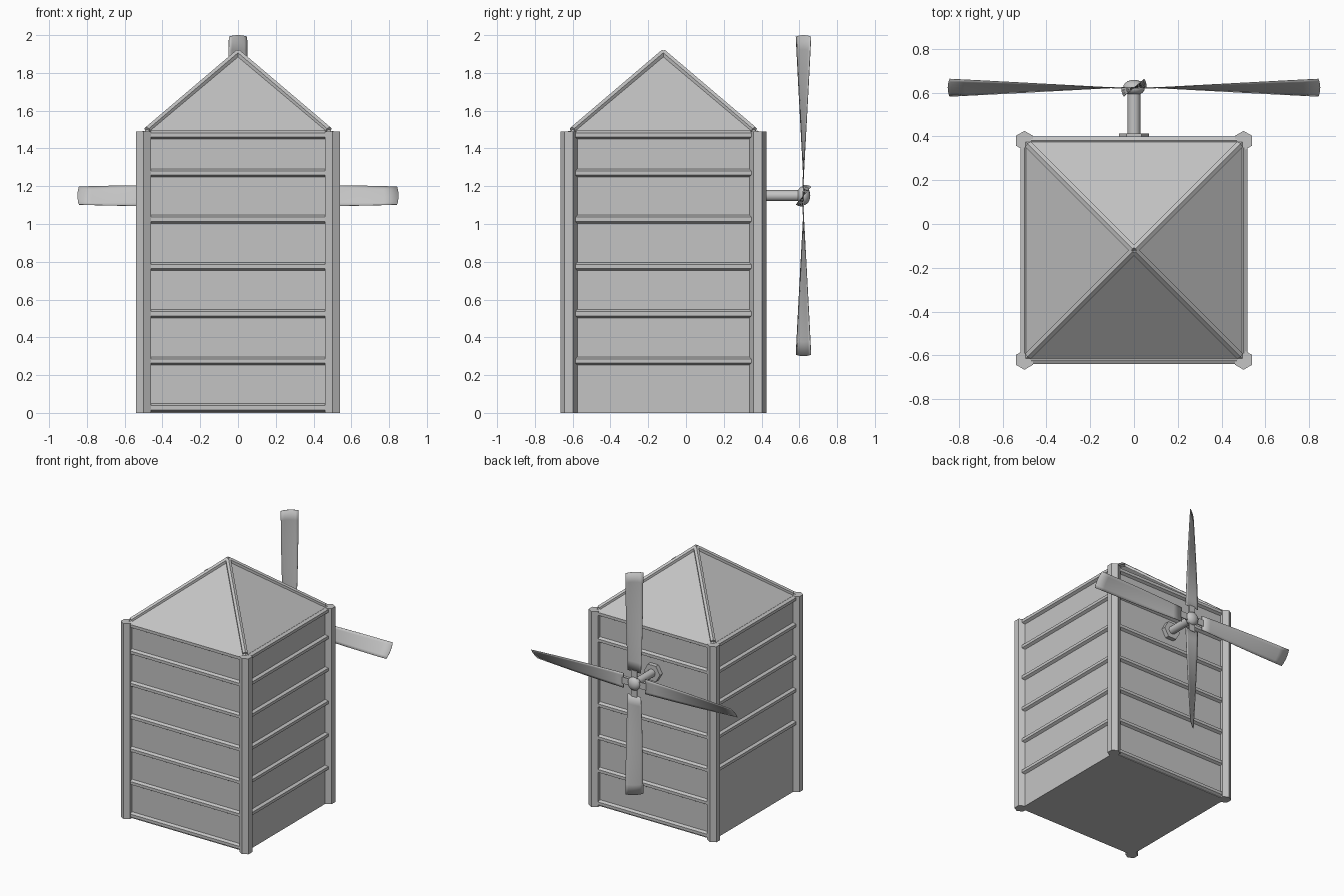
import bpy, math
from mathutils import Vector

if "Cube" in bpy.data.objects:
    bpy.data.objects.remove(bpy.data.objects["Cube"])

grey = bpy.data.materials.new("light grey")
grey.diffuse_color = (0.55, 0.55, 0.55, 1)
grey.use_nodes = True
grey.node_tree.nodes["Principled BSDF"].inputs["Base Color"].default_value = grey.diffuse_color

CY = -0.12          # centre of the tower in y
H = 0.5             # half width
TOP = 1.485         # wall height
AXLE = Vector((0, 0.622, 1.15))


def mesh_object(name, verts, faces):
    me = bpy.data.meshes.new(name)
    me.from_pydata(verts, [], faces)
    me.materials.append(grey)
    ob = bpy.data.objects.new(name, me)
    bpy.context.collection.objects.link(ob)
    return ob


def rod(name, a, b, r, sides=6, turn=0.0, smooth=False):
    """Straight prism from a to b; the first corner points up (or +y if upright)."""
    a, b = Vector(a), Vector(b)
    d = (b - a).normalized()
    ref = Vector((0, 1, 0)) if abs(d.z) > 0.9 else Vector((0, 0, 1))
    u = (ref - d * ref.dot(d)).normalized()
    v = d.cross(u)
    ring = [u * math.cos(turn + math.tau * i / sides) * r +
            v * math.sin(turn + math.tau * i / sides) * r for i in range(sides)]
    verts = [a + p for p in ring] + [b + p for p in ring]
    faces = [(i, (i + 1) % sides, sides + (i + 1) % sides, sides + i) for i in range(sides)]
    faces += [tuple(reversed(range(sides))), tuple(range(sides, 2 * sides))]
    ob = mesh_object(name, verts, faces)
    if smooth:
        for p in ob.data.polygons:
            p.use_smooth = len(p.vertices) == 4
    return ob


# Walls and pyramid roof
corners = [(-H, CY - H), (H, CY - H), (H, CY + H), (-H, CY + H)]
mesh_object("tower_walls",
            [(x, y, 0) for x, y in corners] + [(x, y, TOP) for x, y in corners],
            [(3, 2, 1, 0)] + [(i, (i + 1) % 4, 4 + (i + 1) % 4, 4 + i) for i in range(4)])
apex = (0, CY, 1.905)
mesh_object("roof", [(x, y, TOP) for x, y in corners] + [apex],
            [(i, (i + 1) % 4, 4) for i in range(4)])

# Corner posts and roof hip battens
for i, (x, y) in enumerate(corners):
    rod(f"corner_post_{i}", (x, y, 0), (x, y, 1.49), 0.045)
    rod(f"roof_hip_{i}", (x * 0.96, CY + (y - CY) * 0.96, TOP + 0.012), apex, 0.02)

# Horizontal battens: front, right, back, left (the sides stop higher up)
levels = [1.472, 1.27, 1.025, 0.775, 0.525, 0.275, 0.027]
for side, count in zip(range(4), (7, 6, 7, 5)):
    (x0, y0), (x1, y1) = corners[side], corners[(side + 1) % 4]
    a, b = Vector((x0, y0, 0)), Vector((x1, y1, 0))
    for k, z in enumerate(levels[:count]):
        up = Vector((0, 0, z))
        rod(f"batten_{side}_{k}", a.lerp(b, 0.03) + up, a.lerp(b, 0.97) + up, 0.022)

# Axle, wall plate and hub
rod("wall_plate", (0, 0.37, 1.15), (0, 0.412, 1.15), 0.068, 6, math.pi / 6)
rod("axle", (0, 0.37, 1.15), (0, 0.62, 1.15), 0.029, 16, 0, True)
bpy.ops.mesh.primitive_uv_sphere_add(segments=20, ring_count=12, radius=1, location=AXLE)
hub = bpy.context.object
hub.name = "hub"
hub.scale = (0.05, 0.036, 0.05)
hub.data.materials.append(grey)
bpy.ops.object.shade_smooth_by_angle()

# Twisted blades: flat at the root, tilted about 40 degrees at the tip
N, M = 10, 6
Y = Vector((0, 1, 0))
X, Z = Vector((1, 0, 0)), Vector((0, 0, 1))
for name, out, chord in (("right", X, Z), ("left", -X, Z), ("upper", Z, X), ("lower", -Z, X)):
    verts, faces = [], []
    for i in range(N + 1):
        t = i / N
        ang = math.radians(40) * t
        c = chord * math.cos(ang) + Y * math.sin(ang)
        for j in range(M + 1):
            s = 2 * j / M - 1
            r = 0.09 + 0.76 * t - 0.008 * t * s * s
            verts.append(AXLE + out * r + c * s * (0.056 + 0.006 * t))
    for i in range(N):
        for j in range(M):
            k = i * (M + 1) + j
            faces.append((k, k + 1, k + M + 2, k + M + 1))
    blade = mesh_object(f"{name}_blade", verts, faces)
    solid = blade.modifiers.new("thickness", 'SOLIDIFY')
    solid.thickness, solid.offset = 0.003, 0
    for p in blade.data.polygons:
        p.use_smooth = True
    # flat arm joining the blade to the hub
    w = chord * 0.025
    d = Y * 0.004
    a, b = AXLE + out * 0.02, AXLE + out * 0.1
    mesh_object(f"{name}_blade_arm",
                [a - w - d, a + w - d, a + w + d, a - w + d,
                 b - w - d, b + w - d, b + w + d, b - w + d],
                [(0, 1, 2, 3), (7, 6, 5, 4), (0, 4, 5, 1), (1, 5, 6, 2), (2, 6, 7, 3), (3, 7, 4, 0)])

# Make every face point outward
import bmesh
for ob in bpy.data.objects:
    bm = bmesh.new()
    bm.from_mesh(ob.data)
    bmesh.ops.recalc_face_normals(bm, faces=bm.faces)
    bm.to_mesh(ob.data)
    bm.free()
